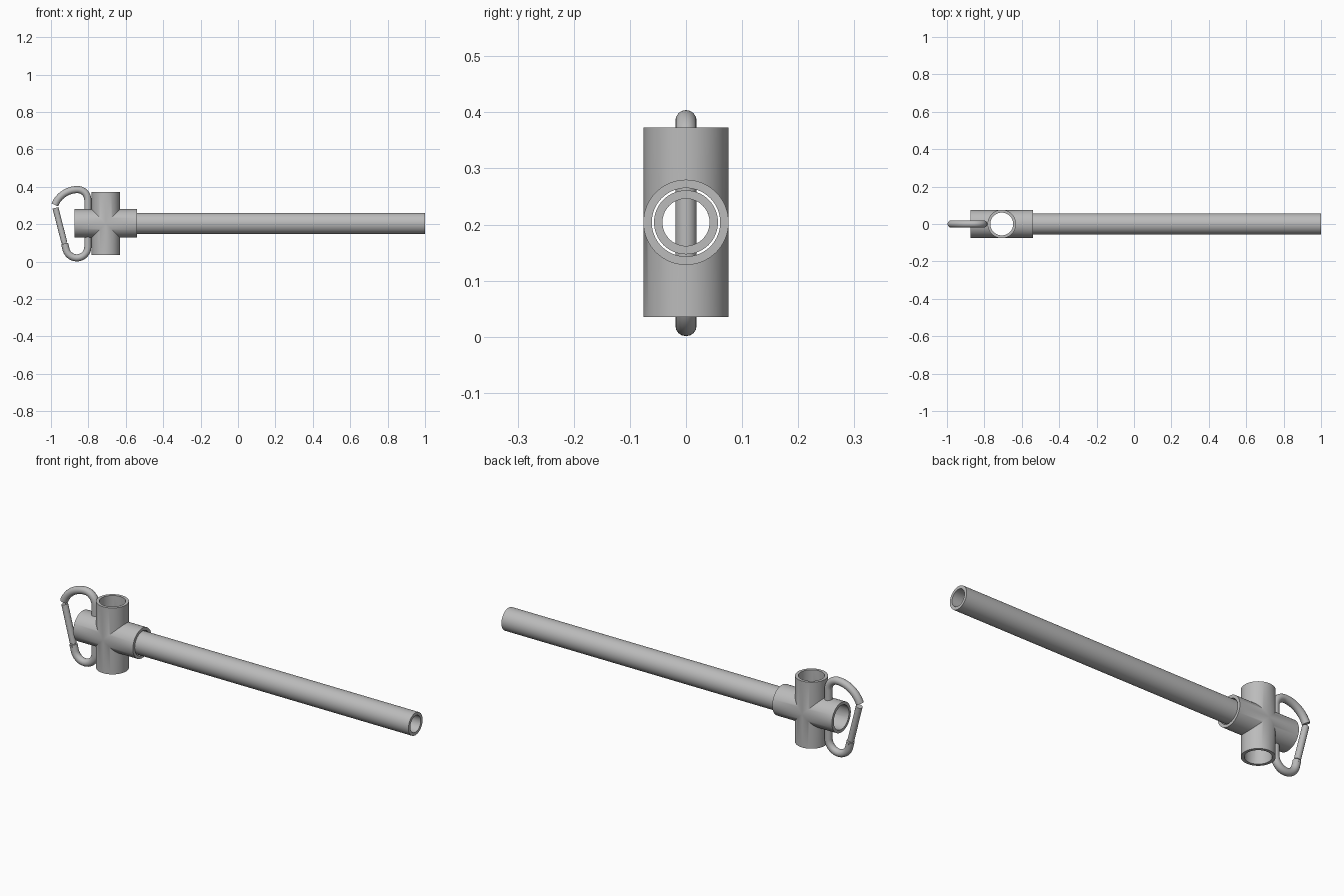
import bpy
from math import sin, cos, radians, pi
from mathutils import Vector

cube = bpy.data.objects.get("Cube")
if cube:
    bpy.data.objects.remove(cube, do_unlink=True)

grey = bpy.data.materials.new("plain grey")
grey.use_nodes = True
colour = (0.5, 0.5, 0.5, 1)
grey.diffuse_color = colour
grey.node_tree.nodes["Principled BSDF"].inputs["Base Color"].default_value = colour

CX, CZ = -0.707, 0.204      # centre of the cross fitting
HALF = 0.168                # half length of each fitting arm


def cylinder(name, radius, start, end, sides=64):
    """Solid cylinder between two points."""
    a, b = Vector(start), Vector(end)
    bpy.ops.mesh.primitive_cylinder_add(
        vertices=sides, radius=radius, depth=(b - a).length, location=(a + b) / 2,
        rotation=(b - a).to_track_quat('Z', 'Y').to_euler())
    ob = bpy.context.object
    ob.name = name
    ob.data.materials.append(grey)
    return ob


def boolean(target, tool, operation):
    mod = target.modifiers.new(operation.title(), 'BOOLEAN')
    mod.operation, mod.object, mod.solver = operation, tool, 'EXACT'
    bpy.context.view_layer.objects.active = target
    bpy.ops.object.modifier_apply(modifier=mod.name)
    bpy.data.objects.remove(tool, do_unlink=True)


def smooth(ob):
    bpy.ops.object.select_all(action='DESELECT')
    ob.select_set(True)
    bpy.context.view_layer.objects.active = ob
    bpy.ops.object.shade_smooth_by_angle(angle=radians(30))


def arm(name, radius, axis, half):
    centre, reach = Vector((CX, 0, CZ)), Vector(axis) * half
    return cylinder(name, radius, centre - reach, centre + reach)


def arc(x, z, radius, first, last, steps=16):
    """Points on an arc in the xz plane, angles in degrees."""
    angles = [radians(first + (last - first) * i / steps) for i in range(steps + 1)]
    return [(x + radius * cos(t), 0, z + radius * sin(t)) for t in angles]


def rod(name, path, radius):
    """Round bar swept along a path, with flat ends."""
    curve = bpy.data.curves.new(name, 'CURVE')
    curve.dimensions = '3D'
    curve.bevel_depth, curve.bevel_resolution = radius, 6
    curve.use_fill_caps = True
    spline = curve.splines.new('POLY')
    spline.points.add(len(path) - 1)
    for point, co in zip(spline.points, path):
        point.co = (*co, 1)
    ob = bpy.data.objects.new(name, curve)
    bpy.context.collection.objects.link(ob)
    bpy.ops.object.select_all(action='DESELECT')
    ob.select_set(True)
    bpy.context.view_layer.objects.active = ob
    bpy.ops.object.convert(target='MESH')
    ob = bpy.context.object
    ob.data.materials.clear()
    ob.data.materials.append(grey)
    smooth(ob)
    return ob


# Four-way pipe fitting, bored through both arms
X, Z = (1, 0, 0), (0, 0, 1)
fitting = arm("cross_fitting", 0.076, X, HALF)
boolean(fitting, arm("upright_arm", 0.076, Z, HALF + 0.001), 'UNION')
for axis in (X, Z):
    boolean(fitting, arm("bore", 0.061, axis, HALF * 2), 'DIFFERENCE')
smooth(fitting)

# Long hollow pipe seated in the fitting
pipe = cylinder("long_pipe", 0.057, (-0.64, 0, CZ), (1, 0, CZ))
boolean(pipe, cylinder("pipe_bore", 0.042, (-0.8, 0, CZ), (1.1, 0, CZ)), 'DIFFERENCE')
smooth(pipe)

# Snap hook: nose, top bend, straight spine and bottom bend
hinge = Vector((-0.927, 0, 0.096))
body = (arc(-0.858, 0.254, 0.131, 158, 90) + arc(-0.858, 0.330, 0.055, 85, 0)
        + arc(-0.862, 0.079, 0.059, 0, -164) + [tuple(hinge)])
rod("hook_body", body, 0.019)

# Sprung gate with its hinge tongue and pin
tip = Vector((-0.976, 0, 0.287))
along = (tip - hinge).normalized()
rod("hook_gate", [hinge + along * 0.005, tip], 0.016)
rod("hinge_tongue", [hinge - along * 0.01, hinge + along * 0.02], 0.010)
pin = hinge - along * 0.008
smooth(cylinder("hinge_pin", 0.005, pin + Vector((0, -0.0195, 0)),
                pin + Vector((0, 0.0195, 0)), 24))
